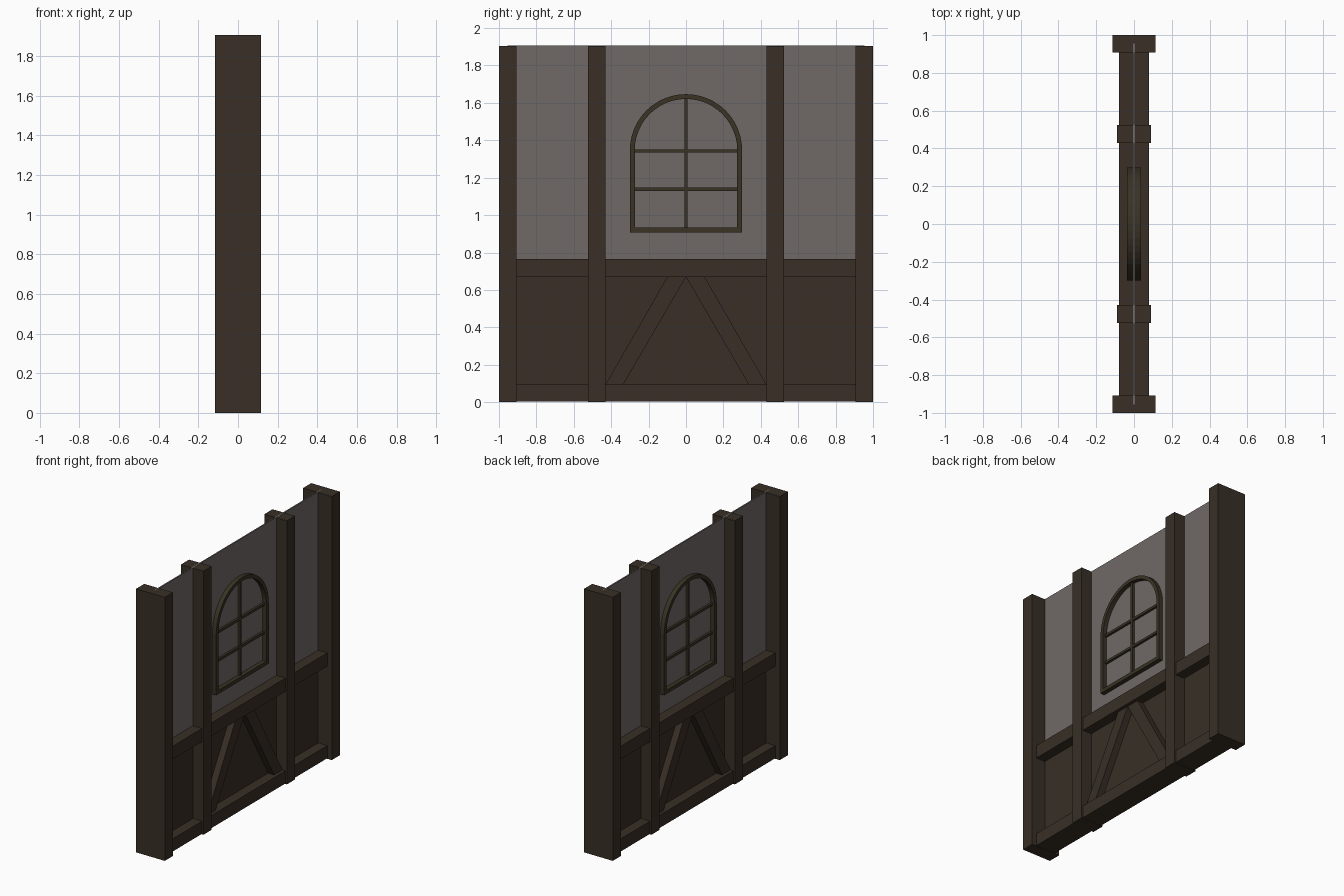
import bpy
import bmesh
import math

if "Cube" in bpy.data.objects:
    bpy.data.objects.remove(bpy.data.objects["Cube"])


def material(name, color):
    m = bpy.data.materials.new(name)
    m.diffuse_color = (*color, 1)
    m.use_nodes = True
    m.node_tree.nodes["Principled BSDF"].inputs["Base Color"].default_value = m.diffuse_color
    return m


wood = material("dark_wood", (0.040, 0.028, 0.019))
frame_wood = material("window_wood", (0.041, 0.032, 0.018))
plaster = material("grey_plaster", (0.160, 0.143, 0.135))


def prism(name, outline, half_x, mat):
    """Extrude a (y, z) outline symmetrically along x."""
    bm = bmesh.new()
    face = bm.faces.new([bm.verts.new((-half_x, y, z)) for y, z in outline])
    ext = bmesh.ops.extrude_face_region(bm, geom=[face])
    verts = [g for g in ext["geom"] if isinstance(g, bmesh.types.BMVert)]
    bmesh.ops.translate(bm, verts=verts, vec=(2 * half_x, 0, 0))
    bmesh.ops.recalc_face_normals(bm, faces=bm.faces)
    mesh = bpy.data.meshes.new(name)
    bm.to_mesh(mesh)
    bm.free()
    mesh.materials.append(mat)
    obj = bpy.data.objects.new(name, mesh)
    bpy.context.collection.objects.link(obj)
    return obj


def board(name, y0, y1, z0, z1, half_x, mat):
    return prism(name, [(y0, z0), (y1, z0), (y1, z1), (y0, z1)], half_x, mat)


TOP = 1.905

# Posts and diagonal braces, mirrored about the middle
for side, s in (("left", -1), ("right", 1)):
    board(f"end_post_{side}", s * 0.907, s * 1.0, 0, TOP, 0.115, wood)
    board(f"inner_post_{side}", s * 0.43, s * 0.523, 0, TOP, 0.09, wood)
    prism(f"brace_{side}", [(s * 0.43, 0.095), (s * 0.335, 0.095),
                            (0, 0.67), (s * 0.1, 0.67)], 0.055, wood)

# Horizontal rails, one per bay
for bay, y0, y1 in (("left", -0.907, -0.523), ("middle", -0.43, 0.43),
                    ("right", 0.523, 0.907)):
    board(f"bottom_rail_{bay}", y0, y1, 0.004, 0.095, 0.079, wood)
    board(f"middle_rail_{bay}", y0, y1, 0.67, 0.765, 0.079, wood)

# Thin wall sheet: timber below, plaster above
board("lower_panel", -0.955, 0.955, 0.01, 0.72, 0.006, wood)
board("upper_panel", -0.955, 0.955, 0.72, TOP + 0.001, 0.005, plaster)

# Arched window frame: inner and outer outlines bridged into a ring
SEG = 24


def arch(radius, z0):
    pts = [(radius * math.cos(math.pi * i / SEG),
            1.347 + radius * math.sin(math.pi * i / SEG)) for i in range(SEG + 1)]
    return pts + [(-radius, z0), (radius, z0)]


outer, inner = arch(0.3, 0.908), arch(0.274, 0.935)
bm = bmesh.new()
loops = [[bm.verts.new((x, y, z)) for y, z in ring]
         for ring, x in ((outer, -0.036), (outer, 0.036), (inner, 0.036), (inner, -0.036))]
n = len(outer)
for k in range(4):
    a, b = loops[k], loops[(k + 1) % 4]
    for i in range(n):
        j = (i + 1) % n
        bm.faces.new((a[i], a[j], b[j], b[i]))
bmesh.ops.recalc_face_normals(bm, faces=bm.faces)
mesh = bpy.data.meshes.new("window_frame")
bm.to_mesh(mesh)
bm.free()
mesh.materials.append(frame_wood)
bpy.context.collection.objects.link(bpy.data.objects.new("window_frame", mesh))

# Window bars
board("window_bar_vertical", -0.009, 0.009, 0.925, 1.63, 0.022, frame_wood)
for i, z in enumerate((1.138, 1.343)):
    board(f"window_bar_{i + 1}", -0.28, 0.28, z - 0.009, z + 0.009, 0.021, frame_wood)
